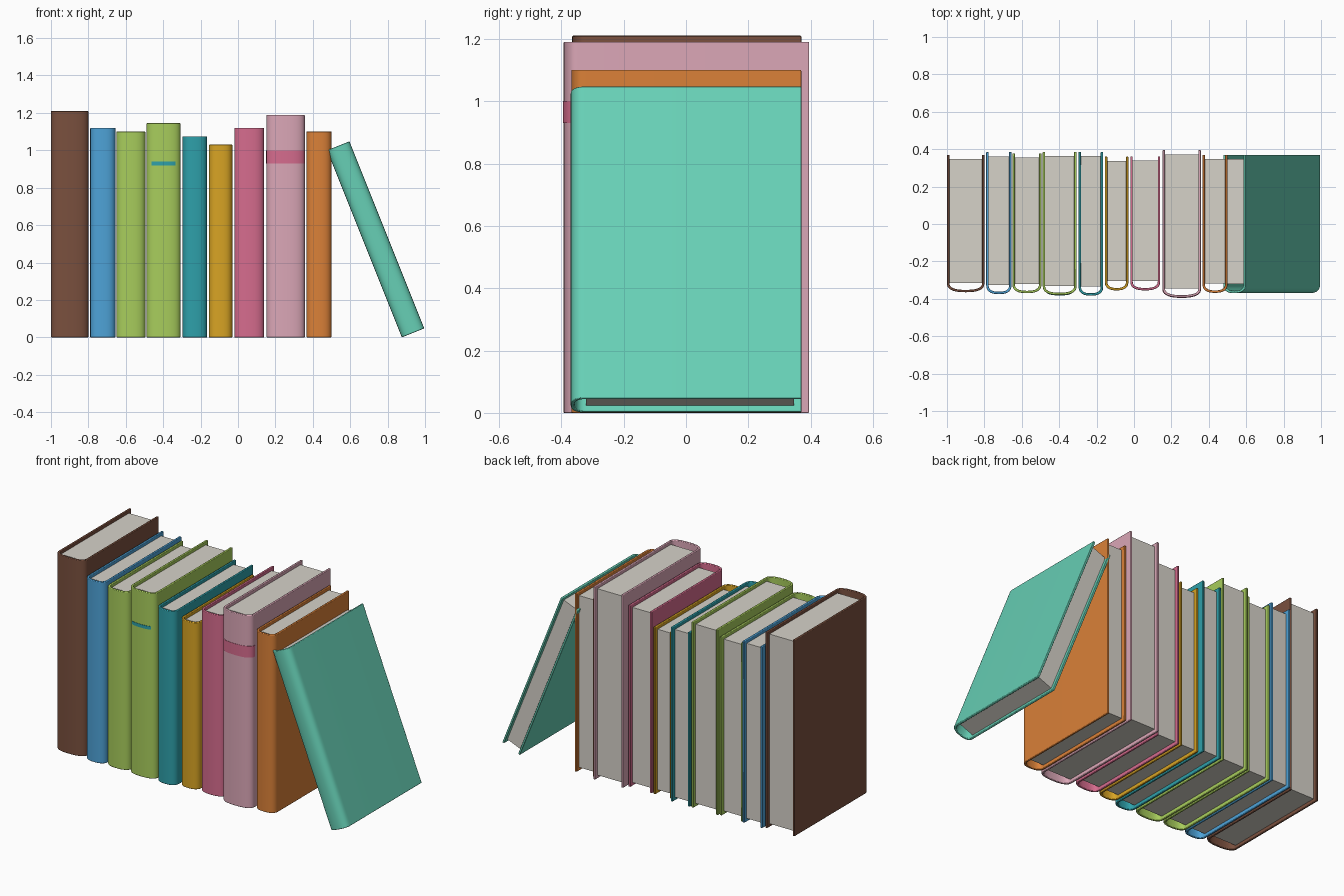
import bpy, bmesh, math

if "Cube" in bpy.data.objects:
    bpy.data.objects.remove(bpy.data.objects["Cube"])


def make_mat(name, rgb):
    """Material from 0-255 display values, stored as linear."""
    m = bpy.data.materials.new(name)
    lin = [(c / 255 / 12.92) if c < 10 else ((c / 255 + 0.055) / 1.055) ** 2.4 for c in rgb]
    m.diffuse_color = (*lin, 1)
    m.use_nodes = True
    m.node_tree.nodes["Principled BSDF"].inputs["Base Color"].default_value = m.diffuse_color
    return m


MATS = {n: make_mat(n, c) for n, c in {
    "brown": (122, 80, 62), "blue": (78, 163, 216), "green": (168, 205, 92),
    "teal": (46, 160, 170), "gold": (216, 164, 36), "rose": (214, 108, 142),
    "pink": (219, 167, 183), "orange": (219, 129, 56), "mint": (103, 208, 182),
    "paper": (214, 210, 201)}.items()}

THICK = 0.013      # cover board thickness
ROUND = 0.048      # depth of the rounded spine
RECESS = 0.02      # pages set back from the cover edges


def spine_curve(half, front, start, t0=0.0, n=20):
    """Rounded spine seen from above, from left to right."""
    pts = []
    for i in range(n + 1):
        t = t0 + (math.pi - 2 * t0) * i / n
        c, s = math.cos(t), max(math.sin(t), 0.0)
        pts.append((-math.copysign(abs(c) ** 0.8, c) * half, start - (start - front) * s ** 0.8))
    return pts


def strip(name, outer, inner, z0, z1, mat, bevel=0.0):
    """Solid strip between two matching outlines."""
    bm = bmesh.new()
    rows = [[bm.verts.new((*p, z)) for p in line]
            for line, z in ((outer, z0), (outer, z1), (inner, z1), (inner, z0))]
    for a, b in zip(rows, rows[1:] + rows[:1]):
        for i in range(len(outer) - 1):
            bm.faces.new((a[i], a[i + 1], b[i + 1], b[i]))
    for end in (0, -1):
        bm.faces.new([r[end] for r in rows])
    bmesh.ops.recalc_face_normals(bm, faces=bm.faces)
    me = bpy.data.meshes.new(name)
    bm.to_mesh(me)
    bm.free()
    me.materials.append(MATS[mat])
    ob = bpy.data.objects.new(name, me)
    bpy.context.collection.objects.link(ob)
    bpy.ops.object.select_all(action='DESELECT')
    ob.select_set(True)
    bpy.context.view_layer.objects.active = ob
    bpy.ops.object.shade_smooth_by_angle(angle=math.radians(35))
    if bevel:
        mod = ob.modifiers.new("soft_edges", 'BEVEL')
        mod.width, mod.segments = bevel, 2
        mod.limit_method, mod.angle_limit = 'ANGLE', math.radians(40)
    return ob


def book(name, colour, x0, x1, y0, y1, h, band=None):
    half, start = (x1 - x0) / 2, y0 + ROUND
    # Wrapped cover, open at top, bottom and back
    outer = [(-half, y1)] + spine_curve(half, y0, start) + [(half, y1)]
    hi = half - THICK
    inner = [(-hi, y1)] + spine_curve(hi, y0 + THICK, start) + [(hi, y1)]
    parts = [strip(name + "_cover", outer, inner, 0, h, colour, 0.003)]
    # Page block
    back, front = y1 - RECESS - 0.003, start + 0.001
    parts.append(strip(name + "_pages", [(-hi, front), (hi, front)],
                       [(-hi, back), (hi, back)], RECESS, h - RECESS, "paper"))
    # Thin band following the spine
    if band:
        bcol, z0, z1, t0 = band
        parts.append(strip(name + "_band", spine_curve(half + 0.002, y0 - 0.002, start, t0),
                           spine_curve(half - 0.003, y0 + 0.003, start, t0), z0, z1, bcol))
    for p in parts:
        p.location.x = (x0 + x1) / 2
    return parts


# Upright row
book("brown_book", "brown", -1.0, -0.80, -0.365, 0.37, 1.21)
book("blue_book", "blue", -0.79, -0.655, -0.375, 0.385, 1.12)
book("first_green_book", "green", -0.65, -0.495, -0.37, 0.378, 1.10)
book("second_green_book", "green", -0.488, -0.307, -0.38, 0.386, 1.145, ("teal", 0.92, 0.94, 0.888))
book("teal_book", "teal", -0.296, -0.165, -0.383, 0.386, 1.075)
book("gold_book", "gold", -0.156, -0.03, -0.355, 0.36, 1.03)
book("rose_book", "rose", -0.02, 0.14, -0.355, 0.362, 1.12)
book("pink_book", "pink", 0.153, 0.357, -0.393, 0.395, 1.19, ("rose", 0.93, 1.0, 0.0))
book("orange_book", "orange", 0.366, 0.50, -0.368, 0.37, 1.10)

# Leaning book at the end of the row
lean = math.radians(21.8)
for part in book("leaning_book", "mint", -0.0645, 0.0645, -0.37, 0.37, 1.077):
    part.location = (0.936, 0, 0.024 - 0.0645 * math.sin(lean) + 0.0645 * math.sin(lean))
    part.rotation_euler.y = -lean
